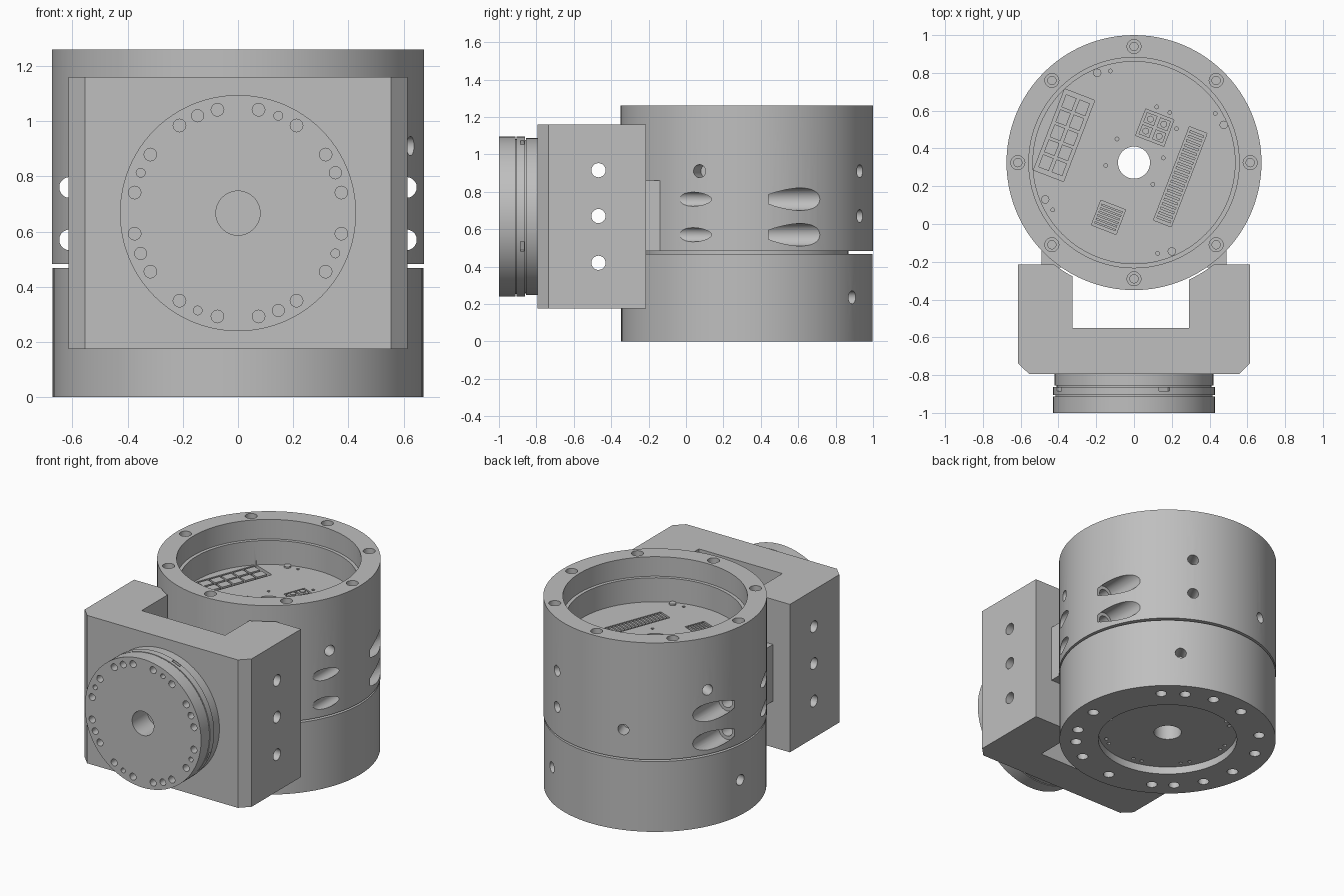
import bpy, bmesh, math
from math import radians, cos, sin
from mathutils import Matrix, Vector

if "Cube" in bpy.data.objects:
    bpy.data.objects.remove(bpy.data.objects["Cube"], do_unlink=True)

metal = bpy.data.materials.new("machined_grey")
metal.use_nodes = True
GREY = (0.52, 0.52, 0.52, 1)
metal.diffuse_color = GREY
metal.node_tree.nodes["Principled BSDF"].inputs["Base Color"].default_value = GREY

BODY = Vector((0, 0.325, 0))      # axis of the round housing
HUB_Z = 0.667                     # height of the front flange axis
FLOOR = 0.97                      # floor of the open top
TILT = radians(-21)               # slant of the connectors


# helpers
def make(name, bm):
    bmesh.ops.recalc_face_normals(bm, faces=bm.faces[:])
    mesh = bpy.data.meshes.new(name)
    bm.to_mesh(mesh)
    bm.free()
    mesh.materials.append(metal)
    ob = bpy.data.objects.new(name, mesh)
    bpy.context.collection.objects.link(ob)
    return ob


def lathe(name, profile, matrix, steps=96):
    bm = bmesh.new()
    vs = [bm.verts.new((r, 0, z)) for r, z in profile]
    for i in range(len(vs)):
        if profile[i][0] or profile[i - 1][0]:
            bm.edges.new((vs[i - 1], vs[i]))
    bmesh.ops.spin(bm, geom=bm.verts[:] + bm.edges[:], cent=(0, 0, 0), axis=(0, 0, 1),
                   angle=2 * math.pi, steps=steps, use_merge=True)
    bmesh.ops.remove_doubles(bm, verts=bm.verts[:], dist=1e-5)
    bmesh.ops.transform(bm, matrix=matrix, verts=bm.verts[:])
    return make(name, bm)


def rod(bm, start, end, r, seg=20):
    a, b = Vector(start), Vector(end)
    rot = (b - a).to_track_quat('Z', 'Y').to_matrix().to_4x4()
    bmesh.ops.create_cone(bm, cap_ends=True, segments=seg, radius1=r, radius2=r,
                          depth=(b - a).length, matrix=Matrix.Translation((a + b) / 2) @ rot)


def box(bm, center, size, turn=0, axis='Z'):
    m = Matrix.Translation(center) @ Matrix.Rotation(turn, 4, axis) @ Matrix.Diagonal((*size, 1))
    bmesh.ops.create_cube(bm, size=1, matrix=m)


def cut(ob, bm):
    tool = make("cutter", bm)
    tool.hide_render = True
    mod = ob.modifiers.new("cut", 'BOOLEAN')
    mod.operation, mod.solver, mod.object = 'DIFFERENCE', 'EXACT', tool
    dg = bpy.context.evaluated_depsgraph_get()
    mesh = bpy.data.meshes.new_from_object(ob.evaluated_get(dg))
    ob.modifiers.clear()
    ob.data = mesh
    bpy.data.objects.remove(tool, do_unlink=True)


def polar(r, deg, z):
    return BODY + Vector((r * cos(radians(deg)), r * sin(radians(deg)), z))


# round housing with groove, open top and bottom recess
housing = lathe("housing", [
    (0.085, 0.05), (0.43, 0.05), (0.43, 0), (0.672, 0), (0.672, 0.468), (0.545, 0.468),
    (0.545, 0.482), (0.675, 0.482), (0.675, 1.26), (0.557, 1.26), (0.557, 1.13),
    (0.535, 1.13), (0.535, FLOOR), (0.085, FLOOR)], Matrix.Translation(BODY))

# wide holes: rim counterbores, radial holes, clamp screw bores, bottom bolts
bm = bmesh.new()
for k in range(8):
    rod(bm, polar(0.615, 45 * k, 1.2), polar(0.615, 45 * k, 1.3), 0.037)
for deg, z in [(-22, 0.91), (63.6, 0.91), (153, 0.91), (63.6, 0.67), (108.5, 0.67),
               (57, 0.235), (175, 0.235)]:
    rod(bm, polar(0.57, deg, z), polar(0.75, deg, z), 0.035)
for x in (-0.61, 0.61):
    for z in (0.57, 0.76):
        rod(bm, (x, 0.44, z), (x, 1.1, z), 0.06, 32)
for deg in (46, 61, 80, 103, 135, 158, 185, 207, 226, 240, 270, 298, 317, 332, 356):
    rod(bm, polar(0.57, deg, -0.05), polar(0.57, deg, 0.1), 0.034)
for k in range(16):
    deg = 22.5 * k + (7 if k % 2 else -7)
    rod(bm, polar(0.39, deg, 0), polar(0.39, deg, 0.09), 0.012, 10)

# connector pockets in the floor: centre x, y, width, length
POCKETS = [(-0.37, 0.47, 0.17, 0.46), (0.245, 0.25, 0.1, 0.53),
           (0.11, 0.51, 0.16, 0.15), (-0.135, 0.035, 0.14, 0.14)]
for x, y, w, l in POCKETS:
    box(bm, (x, y, FLOOR), (w, l, 0.06), TILT)
# floor screw holes
for x, y in [(-0.125, 0.81), (0.43, 0.585), (-0.43, 0.075), (0.125, -0.155), (0.12, 0.62),
             (0.19, 0.59), (-0.09, 0.45), (-0.15, 0.31), (0.1, 0.21), (0.225, 0.505), (0.155, 0.35)]:
    rod(bm, (x, y, FLOOR - 0.03), (x, y, FLOOR + 0.03), 0.01, 10)
cut(housing, bm)

# narrow holes inside the counterbores
bm = bmesh.new()
for k in range(8):
    rod(bm, polar(0.615, 45 * k, 1.14), polar(0.615, 45 * k, 1.25), 0.022)
for x in (-0.61, 0.61):
    for z in (0.57, 0.76):
        rod(bm, (x, -0.3, z), (x, 0.5, z), 0.038)
cut(housing, bm)


# connector inserts, laid out in each pocket's own slanted frame
def place(pocket, u, v, z=FLOOR - 0.015):
    x, y = pocket[:2]
    return (x + u * cos(TILT) - v * sin(TILT), y + u * sin(TILT) + v * cos(TILT), z)


bm = bmesh.new()
for pocket, count in ((POCKETS[1], 20), (POCKETS[3], 6)):
    w, l = pocket[2:]
    pitch = (l - 0.02) / count
    for i in range(count):
        box(bm, place(pocket, 0, (i - (count - 1) / 2) * pitch), (w - 0.02, pitch * 0.55, 0.032), TILT)
for u in (-0.038, 0.038):
    for i in range(5):
        box(bm, place(POCKETS[0], u, i * 0.085 - 0.17), (0.06, 0.072, 0.034), TILT)
    for v in (-0.034, 0.034):
        box(bm, place(POCKETS[2], u, v), (0.06, 0.056, 0.034), TILT)
        rod(bm, place(POCKETS[2], u, v), place(POCKETS[2], u, v, FLOOR + 0.01), 0.018, 12)
make("connectors", bm)

bm = bmesh.new()
for x, y in [(-0.195, 0.8), (0.475, 0.525), (-0.47, 0.13), (0.2, -0.145)]:
    rod(bm, (x, y, FLOOR - 0.01), (x, y, FLOOR + 0.01), 0.022, 16)
make("floor_screws", bm)

# forked bracket with chamfered front edges
bm = bmesh.new()
outline = [(-0.555, -0.795), (0.555, -0.795), (0.615, -0.735), (0.615, -0.215), (0.29, -0.215),
           (0.29, -0.55), (-0.325, -0.55), (-0.325, -0.215), (-0.615, -0.215), (-0.615, -0.735)]
face = bm.faces.new([bm.verts.new((x, y, 0.175)) for x, y in outline])
up = bmesh.ops.extrude_face_region(bm, geom=[face])["geom"]
bmesh.ops.translate(bm, vec=(0, 0, 0.985), verts=[g for g in up if isinstance(g, bmesh.types.BMVert)])
bracket = make("bracket", bm)
bm = bmesh.new()
rod(bm, BODY, BODY + Vector((0, 0, 2)), 0.685, 96)
for z in (0.42, 0.67, 0.915):
    rod(bm, (-1, -0.468, z), (1, -0.468, z), 0.038, 24)
cut(bracket, bm)

# neck joining bracket and housing
bm = bmesh.new()
box(bm, (0, -0.14, 0.671), (0.98, 0.18, 0.378))
make("neck", bm)

# front flange with grooves and bolt circle
turn = Matrix.Translation((0, 0, HUB_Z)) @ Matrix.Rotation(radians(90), 4, 'X')
flange = lathe("front_flange", [
    (0, 0.78), (0.42, 0.78), (0.42, 0.855), (0.41, 0.855), (0.41, 0.862), (0.428, 0.862),
    (0.428, 0.905), (0.415, 0.905), (0.415, 0.912), (0.428, 0.912), (0.428, 1),
    (0.08, 1), (0.08, 0.84), (0, 0.84)], turn)
bm = bmesh.new()
for k in range(32):
    a = radians(11.25 * k)
    if k % 2:
        r = 0.023
    elif k % 4 == 2:
        r = 0.022 if k % 8 == 2 else 0.016
    else:
        continue
    x, z = 0.382 * cos(a), HUB_Z + 0.382 * sin(a)
    rod(bm, (x, -1.05, z), (x, -0.95, z), r, 16)
for deg in (68, 158, 248, 338):
    a = radians(deg)
    box(bm, (0.428 * cos(a), -0.875, HUB_Z + 0.428 * sin(a)), (0.05, 0.02, 0.06), -a, 'Y')
cut(flange, bm)

# smooth round walls, keep edges sharp
for ob in (housing, bracket, flange, bpy.data.objects["floor_screws"], bpy.data.objects["connectors"]):
    bpy.ops.object.select_all(action='DESELECT')
    ob.select_set(True)
    bpy.context.view_layer.objects.active = ob
    bpy.ops.object.shade_smooth_by_angle(angle=radians(30))
